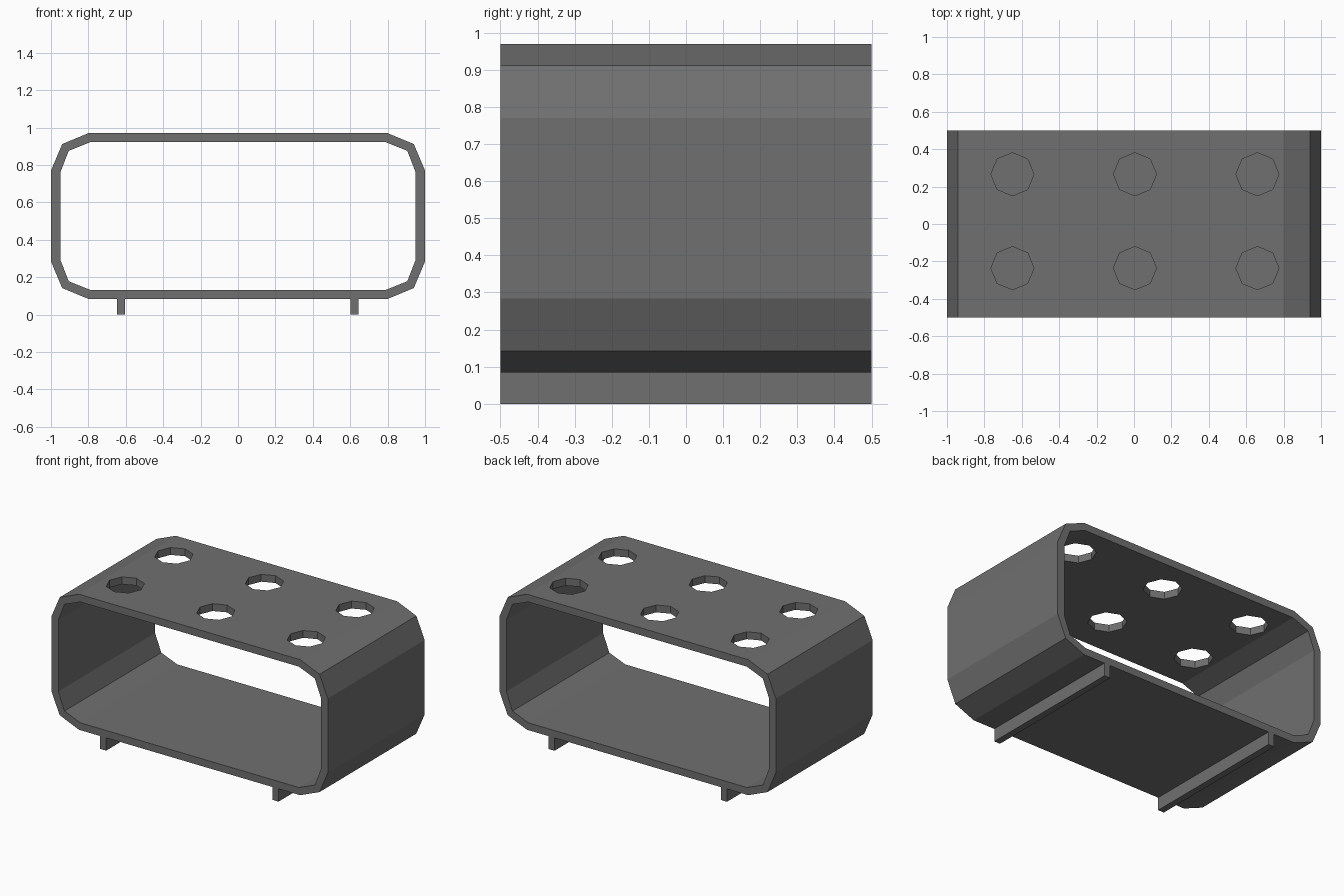
import bpy, bmesh, math
from mathutils import Matrix

if "Cube" in bpy.data.objects:
    bpy.data.objects.remove(bpy.data.objects["Cube"])

grey = bpy.data.materials.new("dark grey")
grey.diffuse_color = (0.16, 0.16, 0.16, 1)
grey.use_nodes = True
grey.node_tree.nodes["Principled BSDF"].inputs["Base Color"].default_value = grey.diffuse_color


def make_object(name, bm):
    bmesh.ops.recalc_face_normals(bm, faces=bm.faces[:])
    mesh = bpy.data.meshes.new(name)
    bm.to_mesh(mesh)
    bm.free()
    mesh.materials.append(grey)
    obj = bpy.data.objects.new(name, mesh)
    bpy.context.collection.objects.link(obj)
    return obj


def loop(quarter, cz):
    # mirror one upper-right corner into a closed outline
    up = [(x, cz + z) for x, z in quarter]
    up += [(-x, z) for x, z in reversed(up)]
    return up + [(-x, 2 * cz - z) for x, z in up]


# Hollow shell: outer and inner outlines joined front to back
CZ = 0.527
outer = loop([(1.0, 0.243), (0.94, 0.385), (0.8, 0.443)], CZ)
inner = loop([(0.95, 0.233), (0.905, 0.349), (0.79, 0.395)], CZ)
bm = bmesh.new()
rings = [[bm.verts.new((x, y, z)) for x, z in pts]
         for pts, y in ((outer, -0.5), (outer, 0.5), (inner, 0.5), (inner, -0.5))]
n = len(outer)
for k in range(4):
    a, b = rings[k], rings[(k + 1) % 4]
    for i in range(n):
        j = (i + 1) % n
        bm.faces.new((a[i], a[j], b[j], b[i]))
shell = make_object("shell", bm)

# Six octagonal holes through the top
bm = bmesh.new()
for x in (-0.65, 0.005, 0.66):
    for y in (-0.236, 0.266):
        bmesh.ops.create_cone(bm, cap_ends=True, segments=8, radius1=0.115,
                              radius2=0.115, depth=0.3,
                              matrix=Matrix.Translation((x, y, 0.95)))
cutter = make_object("hole_cutter", bm)
cut = shell.modifiers.new("holes", 'BOOLEAN')
cut.object = cutter
cut.operation = 'DIFFERENCE'
cut.solver = 'EXACT'
bpy.context.view_layer.objects.active = shell
bpy.ops.object.modifier_apply(modifier=cut.name)
bpy.data.objects.remove(cutter)

# Two runners underneath
for name, x in (("left_runner", -0.625), ("right_runner", 0.622)):
    bm = bmesh.new()
    bmesh.ops.create_cube(bm, size=1, matrix=Matrix.Translation((x, 0, 0.0425))
                          @ Matrix.Diagonal((0.043, 1.0, 0.085, 1)))
    make_object(name, bm)
